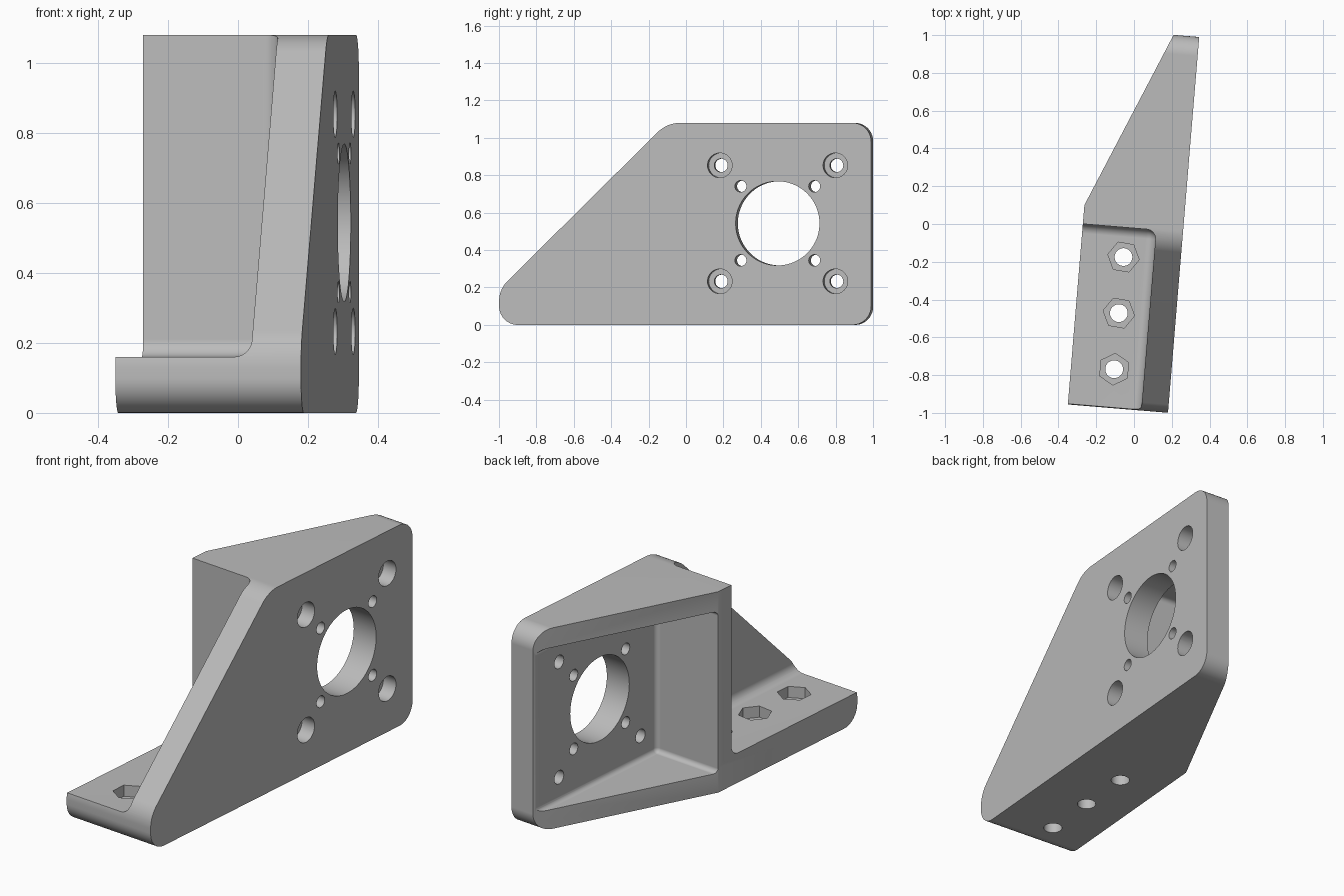
import bpy, bmesh
from math import sin, cos, tan, radians, pi
from mathutils import Vector

if "Cube" in bpy.data.objects:
    bpy.data.objects.remove(bpy.data.objects["Cube"])

TURN = radians(-4.75)
LEFT, RIGHT, INNER = -0.27, 0.262, 0.12      # bracket sides and inner plate face
FRONT, BACK, TOP = -0.981, 1.015, 1.08

grey = bpy.data.materials.new("plain grey")
grey.use_nodes = True
colour = (0.5, 0.5, 0.5, 1)
grey.diffuse_color = colour
grey.node_tree.nodes["Principled BSDF"].inputs["Base Color"].default_value = colour


def make_object(name, bm):
    bmesh.ops.recalc_face_normals(bm, faces=bm.faces)
    mesh = bpy.data.meshes.new(name)
    bm.to_mesh(mesh)
    bm.free()
    mesh.materials.append(grey)
    obj = bpy.data.objects.new(name, mesh)
    bpy.context.collection.objects.link(obj)
    return obj


def prism(name, points, start, end, axis):
    """Extrude a 2D outline along x (points are y, z) or z (points are x, y)."""
    bm = bmesh.new()
    place = (lambda a, b: (start, a, b)) if axis == "x" else (lambda a, b: (a, b, start))
    face = bm.faces.new([bm.verts.new(place(*p)) for p in points])
    moved = bmesh.ops.extrude_face_region(bm, geom=[face])["geom"]
    shift = Vector((end - start, 0, 0) if axis == "x" else (0, 0, end - start))
    bmesh.ops.translate(bm, vec=shift, verts=[g for g in moved if isinstance(g, bmesh.types.BMVert)])
    return make_object(name, bm)


def circle(centre, radius, sides=48, turn=0.0):
    return [(centre[0] + radius * cos(turn + 2 * pi * i / sides),
             centre[1] + radius * sin(turn + 2 * pi * i / sides)) for i in range(sides)]


def rounded(corners, steps=10):
    """Round every (a, b, radius) corner of an outline with a tangent arc."""
    result = []
    for i, (a, b, radius) in enumerate(corners):
        p = Vector((a, b))
        before = (Vector(corners[i - 1][:2]) - p).normalized()
        after = (Vector(corners[(i + 1) % len(corners)][:2]) - p).normalized()
        half = before.angle(after) / 2
        start = p + before * radius / tan(half)
        centre = p + (before + after).normalized() * radius / sin(half)
        spoke = start - centre
        side = before * -radius
        sweep = pi - 2 * half
        for k in range(steps + 1):
            t = sweep * k / steps
            result.append(tuple(centre + spoke * cos(t) + side * sin(t)))
    return result


def rounded_box(name, low, high, radius):
    bm = bmesh.new()
    bmesh.ops.create_cube(bm, size=1)
    for v in bm.verts:
        v.co = [high[i] if v.co[i] > 0 else low[i] for i in range(3)]
    bmesh.ops.bevel(bm, geom=bm.edges[:], offset=radius, segments=8, profile=0.5, affect="EDGES")
    return make_object(name, bm)


def cut(cutter):
    cutter.hide_render = True
    mod = bracket.modifiers.new("cut", "BOOLEAN")
    mod.operation, mod.solver, mod.object = "DIFFERENCE", "EXACT", cutter
    bpy.context.view_layer.objects.active = bracket
    bpy.ops.object.modifier_apply(modifier=mod.name)
    bpy.data.objects.remove(cutter)


# Solid block with the side outline
outline = [(FRONT, 0, 0.1), (BACK, 0, 0.1), (BACK, TOP, 0.1), (-0.08, TOP, 0.17), (FRONT, 0.19, 0.15)]
# keep the two front arcs from overlapping on the short front edge
bracket = prism("motor_bracket", rounded(outline), LEFT, RIGHT, "x")

# Space above the foot, open pocket behind the wall, and slanted back
cut(rounded_box("foot_space", (-1, -2, 0.16), (INNER, -0.022, 2), 0.05))
cut(rounded_box("back_pocket", (-1, 0.08, 0.105), (INNER, 2, 0.975), 0.025))
slope = Vector((0.126 - LEFT, BACK - 0.078))
far = Vector((LEFT, 0.078)) + slope * 2
near = Vector((LEFT, 0.078)) - slope * 0.5
cut(prism("slanted_back", [tuple(near), tuple(far), (-2, far.y), (-2, near.y)], -1, 2, "z"))

# Plate holes: central bore, four pin holes, four counterbored screw holes
mid_y, mid_z = 0.513, 0.543
cut(prism("bore", circle((mid_y, mid_z), 0.225, 72), 0, 1, "x"))
for sy in (-1, 1):
    for sz in (-1, 1):
        pin = (mid_y + sy * 0.198, mid_z + sz * 0.198)
        screw = (mid_y + sy * 0.31, mid_z + sz * 0.31)
        cut(prism("pin_hole", circle(pin, 0.031, 24), 0, 1, "x"))
        cut(prism("screw_hole", circle(screw, 0.036, 24), 0, 1, "x"))
        cut(prism("counterbore", circle(screw, 0.066, 32), RIGHT - 0.08, 1, "x"))

# Foot holes with hexagonal nut pockets
for y, turn in ((-0.179, -5), (-0.477, -5), (-0.775, 30)):
    cut(prism("foot_hole", circle((-0.041, y), 0.047, 32), -1, 0.5, "z"))
    cut(prism("nut_pocket", circle((-0.041, y), 0.084, 6, radians(turn)), 0.1, 0.5, "z"))

# Smooth the arcs, keep flat faces flat
bpy.ops.object.select_all(action="DESELECT")
bracket.select_set(True)
bpy.context.view_layer.objects.active = bracket
bpy.ops.object.shade_smooth_by_angle(angle=radians(30))
flat = bracket.modifiers.new("flat_faces", "WEIGHTED_NORMAL")
flat.keep_sharp = True
bracket.rotation_euler.z = TURN
